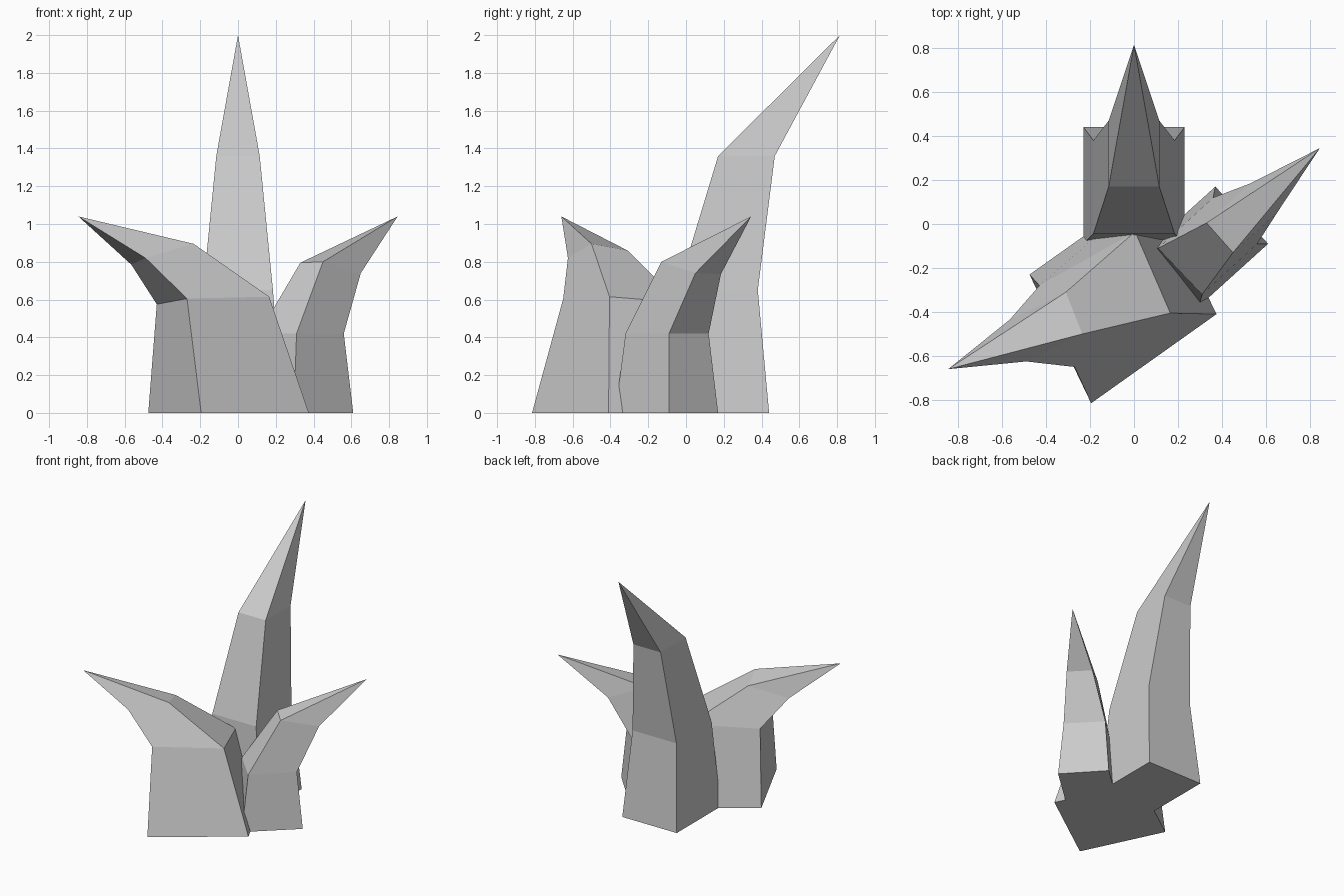
import bpy
import bmesh
from mathutils import Vector

default_cube = bpy.data.objects.get("Cube")
if default_cube:
    bpy.data.objects.remove(default_cube, do_unlink=True)

# One plain grey for the whole cluster
grey = bpy.data.materials.new("light_grey")
grey.use_nodes = True
colour = (0.6, 0.6, 0.6, 1.0)
grey.diffuse_color = colour
grey.node_tree.nodes["Principled BSDF"].inputs["Base Color"].default_value = colour


def skewed_ring(corner, side, other_side):
    """Four-sided ring from one corner and its two neighbours."""
    corner, side, other_side = Vector(corner), Vector(side), Vector(other_side)
    return [corner, side, side + other_side - corner, other_side]


def square_ring(half_width, front, back, height):
    """Axis-aligned ring, symmetric in x."""
    return skewed_ring((-half_width, front, height),
                       (half_width, front, height),
                       (-half_width, back, height))


def build_spike(name, rings, tip):
    """Loft four-sided rings upward, close the base and end in a point."""
    bm = bmesh.new()
    loops = [[bm.verts.new(point) for point in ring] for ring in rings]
    bm.faces.new(reversed(loops[0]))
    for lower, upper in zip(loops, loops[1:]):
        for i in range(len(lower)):
            j = (i + 1) % len(lower)
            bm.faces.new((lower[i], lower[j], upper[j], upper[i]))
    peak = bm.verts.new(tip)
    last = loops[-1]
    for i in range(len(last)):
        bm.faces.new((last[i], last[(i + 1) % len(last)], peak))
    bmesh.ops.recalc_face_normals(bm, faces=bm.faces)
    mesh = bpy.data.meshes.new(name)
    bm.to_mesh(mesh)
    bm.free()
    mesh.materials.append(grey)
    spike = bpy.data.objects.new(name, mesh)
    bpy.context.collection.objects.link(spike)
    return spike


# Tall spike, bending backward
build_spike("tall_back_spike", [
    square_ring(0.23, -0.09, 0.44, 0),
    square_ring(0.185, -0.045, 0.38, 0.65),
    square_ring(0.115, 0.17, 0.47, 1.36),
], (0, 0.815, 2))

# Broad spike, bending forward and to the right
build_spike("broad_front_spike", [
    skewed_ring((-0.195, -0.815, 0), (0.375, -0.41, 0), (-0.475, -0.23, 0)),
    skewed_ring((-0.27, -0.65, 0.605), (0.165, -0.405, 0.615), (-0.43, -0.28, 0.575)),
    skewed_ring((-0.49, -0.625, 0.82), (-0.235, -0.5, 0.895), (-0.565, -0.435, 0.785)),
], (-0.845, -0.66, 1.04))

# Small spike, bending to the left
build_spike("small_left_spike", [
    skewed_ring((0.295, -0.375, 0), (0.61, -0.09, 0), (0.055, -0.115, 0)),
    skewed_ring((0.31, -0.32, 0.42), (0.56, -0.09, 0.42), (0.11, -0.11, 0.42)),
    skewed_ring((0.45, -0.13, 0.8), (0.65, 0.05, 0.74), (0.33, 0.005, 0.795)),
], (0.845, 0.345, 1.04))
